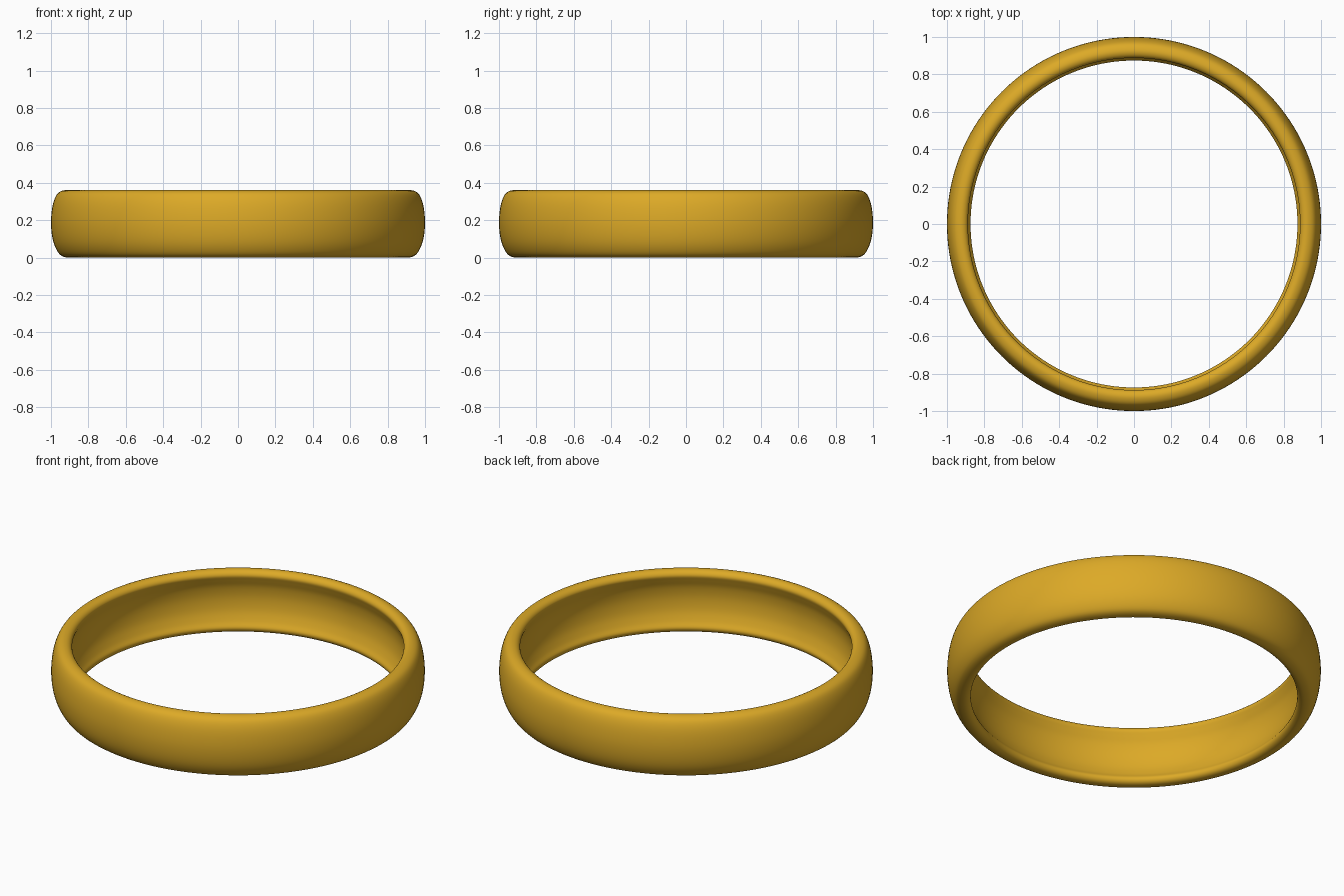
import bpy
import math
from mathutils import Vector

if "Cube" in bpy.data.objects:
    bpy.data.objects.remove(bpy.data.objects["Cube"])

# Cross-section of the band as (radius, height): bulged outside, hollowed inside
SECTION = [
    (0.912, 0.000), (0.950, 0.014), (0.978, 0.058), (0.994, 0.115), (1.000, 0.185),
    (0.995, 0.255), (0.982, 0.310), (0.961, 0.346), (0.928, 0.360), (0.901, 0.353),
    (0.888, 0.332), (0.897, 0.302), (0.913, 0.255), (0.920, 0.190), (0.912, 0.120),
    (0.892, 0.065), (0.874, 0.032), (0.884, 0.008),
]
SEGMENTS = 160
STEPS = 4


def smooth_loop(points, steps):
    """Closed Catmull-Rom curve through the points."""
    pts = [Vector(p) for p in points]
    n = len(pts)
    out = []
    for i in range(n):
        a, b, c, d = (pts[(i + k) % n] for k in (-1, 0, 1, 2))
        for s in range(steps):
            t = s / steps
            out.append(0.5 * (2 * b + (c - a) * t + (2 * a - 5 * b + 4 * c - d) * t * t
                              + (3 * b - a - 3 * c + d) * t ** 3))
    return out


def revolve(name, loop, segments):
    """Spin a closed section around z into a ring."""
    n = len(loop)
    verts = []
    for i in range(segments):
        a = math.tau * i / segments
        verts += [(p.x * math.cos(a), p.x * math.sin(a), max(p.y, 0)) for p in loop]
    faces = []
    for i in range(segments):
        j = (i + 1) % segments
        for k in range(n):
            m = (k + 1) % n
            faces.append((i * n + k, j * n + k, j * n + m, i * n + m))
    mesh = bpy.data.meshes.new(name)
    mesh.from_pydata(verts, [], faces)
    mesh.shade_smooth()
    obj = bpy.data.objects.new(name, mesh)
    bpy.context.collection.objects.link(obj)
    return obj


# Gold ring band
gold = bpy.data.materials.new("gold")
gold.diffuse_color = (0.72, 0.40, 0.02, 1)
gold.use_nodes = True
gold.node_tree.nodes["Principled BSDF"].inputs["Base Color"].default_value = gold.diffuse_color
band = revolve("ring_band", smooth_loop(SECTION, STEPS), SEGMENTS)
band.data.materials.append(gold)
